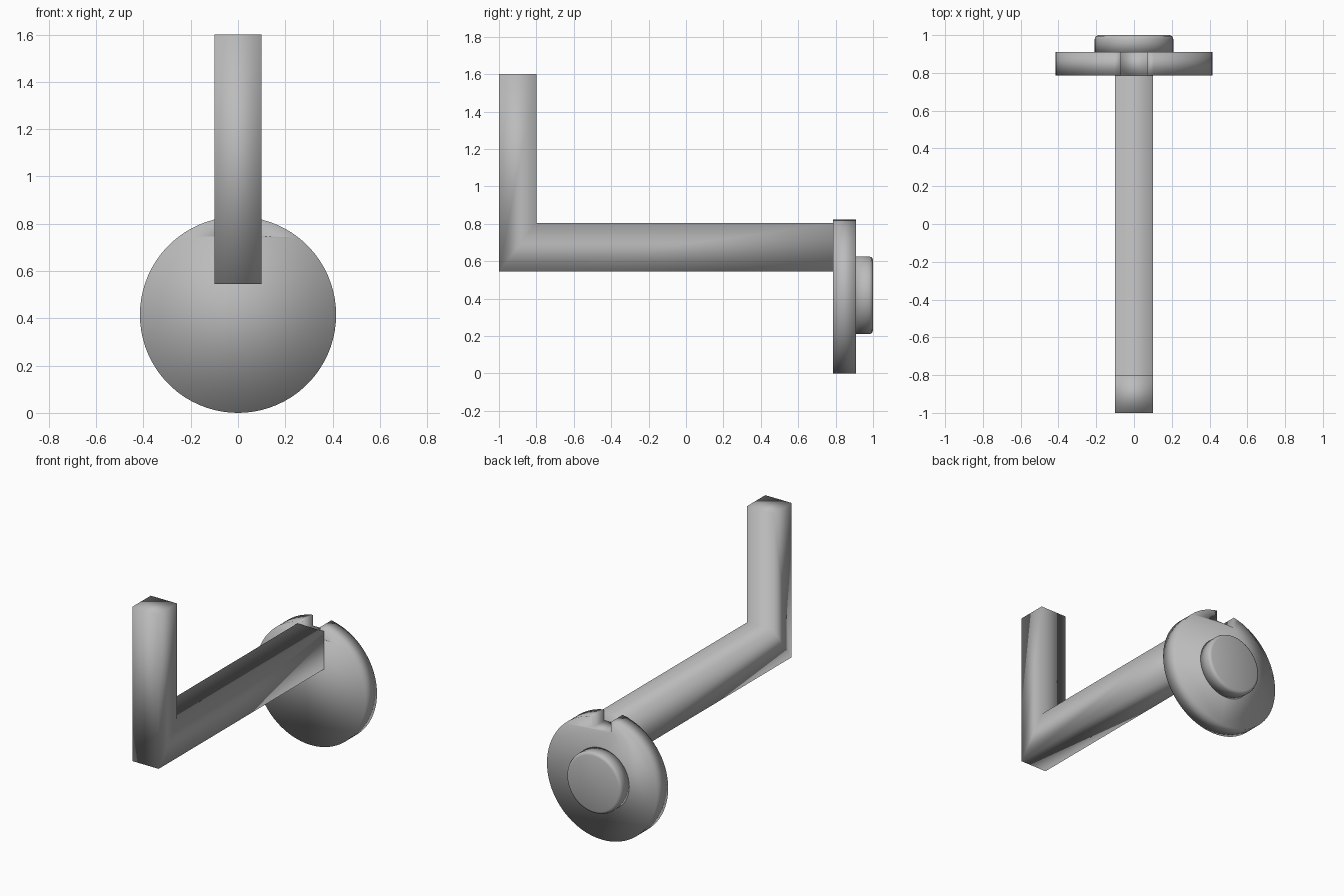
import bpy, bmesh
from math import sin, cos, pi, asin
from mathutils import Vector

if "Cube" in bpy.data.objects:
    bpy.data.objects.remove(bpy.data.objects["Cube"], do_unlink=True)

grey = bpy.data.materials.new("plain grey")
grey.use_nodes = True
COLOR = (0.5, 0.5, 0.5, 1)
grey.diffuse_color = COLOR
grey.node_tree.nodes["Principled BSDF"].inputs["Base Color"].default_value = COLOR


def prism(name, outline, offset, bevel=0):
    """Extrude a closed outline along offset, optionally rounding the far rim."""
    bm = bmesh.new()
    face = bm.faces.new([bm.verts.new(p) for p in outline])
    far = bmesh.ops.extrude_face_region(bm, geom=[face], use_keep_orig=True)["geom"]
    far_verts = [g for g in far if isinstance(g, bmesh.types.BMVert)]
    bmesh.ops.translate(bm, verts=far_verts, vec=offset)
    if bevel:
        rim = [g for g in far if isinstance(g, bmesh.types.BMEdge)]
        bmesh.ops.bevel(bm, geom=rim, offset=bevel, segments=2, profile=0.5, affect='EDGES')
    bmesh.ops.recalc_face_normals(bm, faces=bm.faces)
    for f in bm.faces:
        f.smooth = True
    mesh = bpy.data.meshes.new(name)
    bm.to_mesh(mesh)
    bm.free()
    mesh.materials.append(grey)
    obj = bpy.data.objects.new(name, mesh)
    bpy.context.collection.objects.link(obj)
    return obj


def arc(radius, y, z, start, end, count):
    """Points on an upright arc, angles measured from the top."""
    angles = [start + (end - start) * i / count for i in range(count + 1)]
    return [Vector((radius * sin(a), y, z + radius * cos(a))) for a in angles]


# L-shaped hook arm with an upturned front end
hook = [(-1, 1.6), (-1, 0.545), (0.785, 0.545), (0.785, 0.805), (-0.8, 0.805), (-0.8, 1.6)]
prism("hook_arm", [(-0.1, y, z) for y, z in hook], (0.2, 0, 0))

# Round wall plate with a square notch at the top
R, NOTCH, FLOOR = 0.415, 0.07, 0.75
edge = asin(NOTCH / R)
plate = arc(R, 0.785, R, edge, 2 * pi - edge, 72)
plate += [Vector((-NOTCH, 0.785, FLOOR)), Vector((NOTCH, 0.785, FLOOR))]
prism("wall_plate", plate, (0, 0.125, 0))

# Small boss behind the plate with a softened rear rim
boss = arc(0.208, 0.905, 0.418, 0, 2 * pi, 48)[:-1]
prism("rear_boss", boss, (0, 0.095, 0), bevel=0.02)
